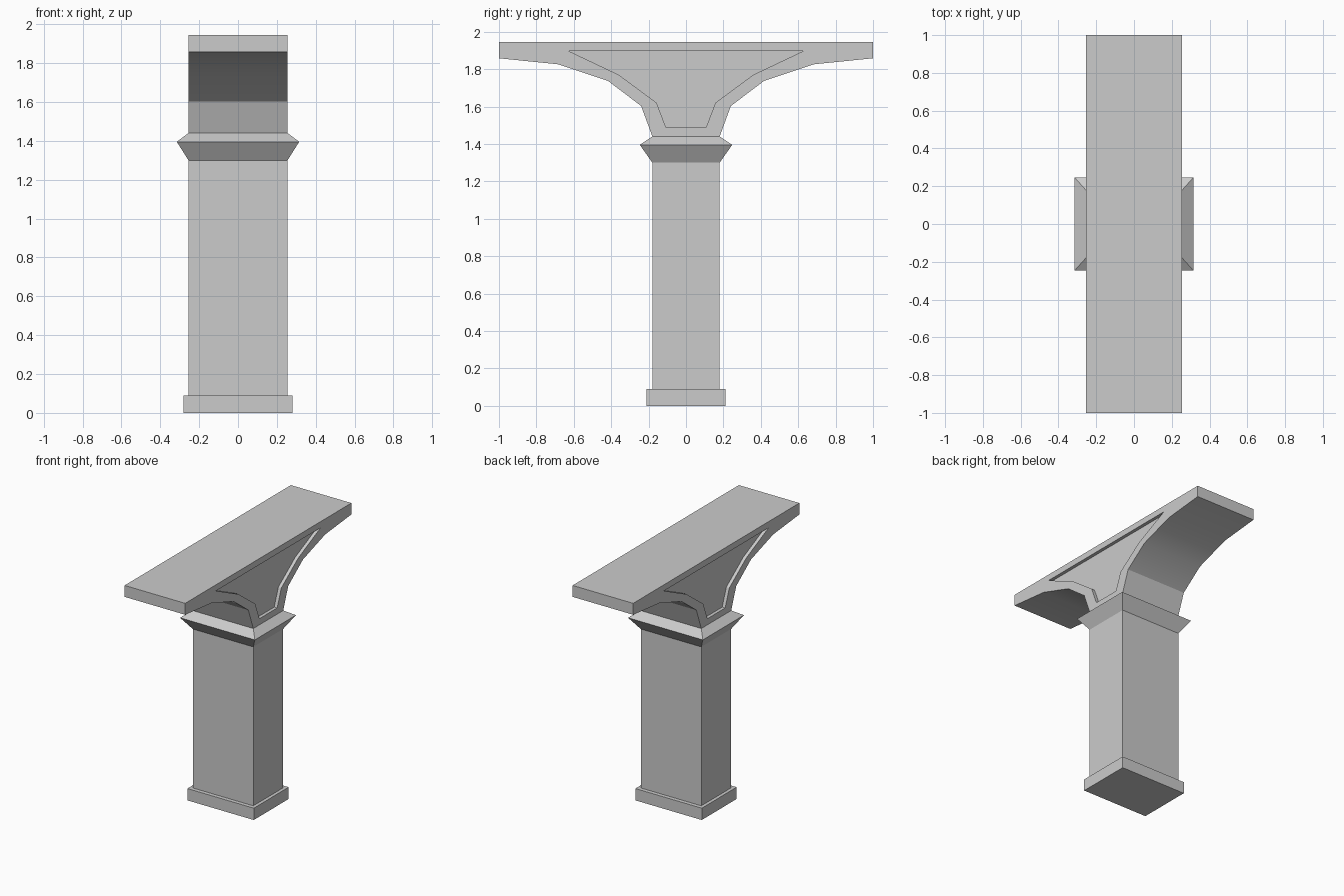
import bpy, bmesh

if "Cube" in bpy.data.objects:
    bpy.data.objects.remove(bpy.data.objects["Cube"])


def make_object(name, bm):
    bmesh.ops.recalc_face_normals(bm, faces=bm.faces)
    mesh = bpy.data.meshes.new(name)
    bm.to_mesh(mesh)
    bm.free()
    obj = bpy.data.objects.new(name, mesh)
    bpy.context.collection.objects.link(obj)
    return obj


def skin(name, rings):
    """Join equal-length rings of points into a closed solid."""
    bm = bmesh.new()
    rows = [[bm.verts.new(p) for p in ring] for ring in rings]
    n = len(rows[0])
    for a, b in zip(rows, rows[1:]):
        for i in range(n):
            j = (i + 1) % n
            bm.faces.new((a[i], a[j], b[j], b[i]))
    bm.faces.new(rows[0])
    bm.faces.new(rows[-1])
    return make_object(name, bm)


def rect_stack(name, levels):
    """Rectangular sections given as (half x, half y, z)."""
    return skin(name, [[(-x, -y, z), (x, -y, z), (x, y, z), (-x, y, z)]
                       for x, y, z in levels])


def bracket(name, half_profile, x0, x1):
    """Mirror a (y, z) half profile and extrude it along x."""
    loop = half_profile + [(-y, z) for y, z in reversed(half_profile)]
    return skin(name, [[(x, y, z) for y, z in loop] for x in (x0, x1)])


# Plinth, shaft and flared collar
rect_stack("plinth", [(0.28, 0.21, 0), (0.28, 0.21, 0.09)])
rect_stack("shaft", [(0.255, 0.18, 0.09), (0.255, 0.18, 1.30)])
rect_stack("collar", [(0.255, 0.18, 1.30), (0.315, 0.247, 1.395),
                      (0.255, 0.18, 1.44)])

# Spreading capital with curved underside
W, DEPTH = 0.255, 0.025
capital = bracket("capital", [(0.18, 1.44), (0.24, 1.603), (0.417, 1.737),
                              (0.685, 1.826), (1.0, 1.858), (1.0, 1.945)], -W, W)

# Sunken panels on both side faces
panel = [(0.107, 1.487), (0.157, 1.62), (0.36, 1.77), (0.63, 1.898)]
bpy.context.view_layer.objects.active = capital
capital.select_set(True)
for side in (-1, 1):
    cutter = bracket("panel_cutter", panel, side * (W - DEPTH), side * (W + 0.1))
    cutter.hide_render = True
    mod = capital.modifiers.new("panel_recess", 'BOOLEAN')
    mod.operation = 'DIFFERENCE'
    mod.solver = 'EXACT'
    mod.object = cutter
    bpy.ops.object.modifier_apply(modifier=mod.name)
    bpy.data.objects.remove(cutter)

bpy.ops.object.shade_smooth_by_angle()
